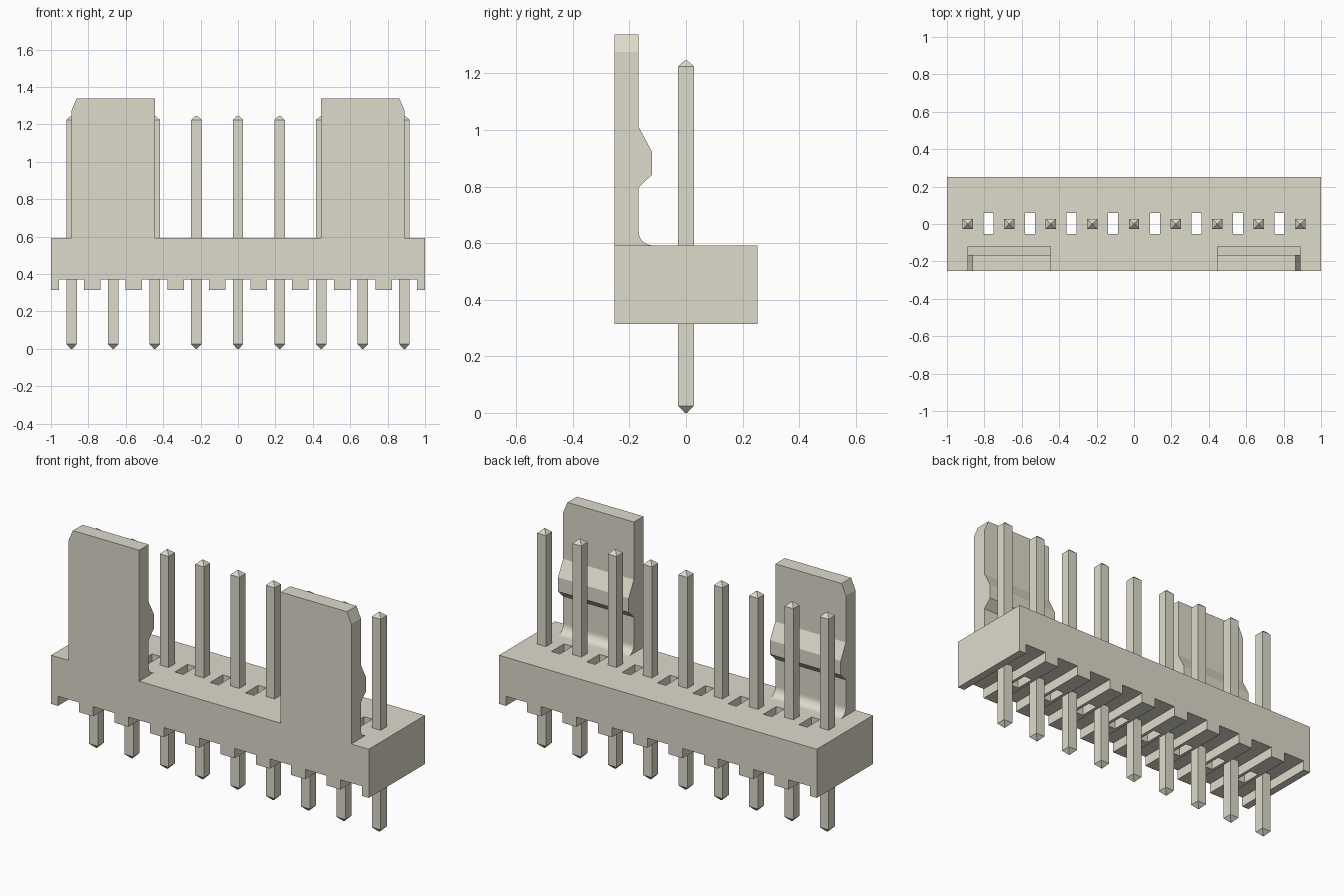
import bpy, bmesh, math
from mathutils import Vector

PITCH, COUNT = 0.2225, 9
DEPTH = 0.2525                       # half depth of the base
LOW, CEIL, TOP = 0.315, 0.37, 0.592  # base underside, groove ceiling, base top

if "Cube" in bpy.data.objects:
    bpy.data.objects.remove(bpy.data.objects["Cube"])

plastic = bpy.data.materials.new("warm_off_white")
plastic.use_nodes = True
colour = (0.73, 0.71, 0.60, 1)
plastic.diffuse_color = colour
plastic.node_tree.nodes["Principled BSDF"].inputs["Base Color"].default_value = colour

pin_xs = [(i - (COUNT - 1) / 2) * PITCH for i in range(COUNT)]


def finish(bm, name):
    bmesh.ops.recalc_face_normals(bm, faces=bm.faces)
    mesh = bpy.data.meshes.new(name)
    bm.to_mesh(mesh)
    bm.free()
    mesh.materials.append(plastic)
    obj = bpy.data.objects.new(name, mesh)
    bpy.context.scene.collection.objects.link(obj)
    return obj


def extrude(points, offset):
    """Solid made by sweeping a closed outline along an offset."""
    bm = bmesh.new()
    face = bm.faces.new([bm.verts.new(p) for p in points])
    result = bmesh.ops.extrude_face_region(bm, geom=[face], use_keep_orig=True)
    verts = [g for g in result["geom"] if isinstance(g, bmesh.types.BMVert)]
    bmesh.ops.translate(bm, verts=verts, vec=offset)
    return bm


# Base with a groove under every pin
half_gap = 0.067
outline = [(1, TOP), (-1, TOP), (-1, LOW)]
for x in pin_xs:
    outline += [(x - half_gap, LOW), (x - half_gap, CEIL),
                (x + half_gap, CEIL), (x + half_gap, LOW)]
outline.append((1, LOW))
base = finish(extrude([(x, -DEPTH, z) for x, z in outline], (0, 2 * DEPTH, 0)), "base")

# Through slots between the pins
bm = bmesh.new()
for x in pin_xs[:-1]:
    box = bmesh.ops.create_cube(bm, size=1)["verts"]
    bmesh.ops.scale(bm, vec=(0.053, 0.114, 1), verts=box)
    bmesh.ops.translate(bm, vec=(x + PITCH / 2, 0.003, 0.45), verts=box)
cutter = finish(bm, "slot_cutter")
cutter.hide_render = True
cut = base.modifiers.new("slots", "BOOLEAN")
cut.operation, cut.solver, cut.object = "DIFFERENCE", "EXACT", cutter
bpy.context.view_layer.objects.active = base
bpy.ops.object.modifier_apply(modifier=cut.name)
bpy.data.objects.remove(cutter)

# Latch tabs: ridged side profile with a filleted foot, outer top corner cut off
inner, outer, wall, radius = 0.445, 0.89, -0.167, 0.048
profile = [(-DEPTH, TOP), (-DEPTH, 1.338), (wall, 1.338), (wall, 1.01),
           (-0.12, 0.922), (-0.12, 0.842), (wall, 0.797)]
for i in range(11):
    a = math.pi / 2 * i / 10
    profile.append((wall + radius * (1 - math.cos(a)), TOP + radius * (1 - math.sin(a))))
bm = extrude([(inner, y, z) for y, z in profile], (outer - inner, 0, 0))
bmesh.ops.recalc_face_normals(bm, faces=bm.faces)
sliced = bmesh.ops.bisect_plane(
    bm, geom=bm.verts[:] + bm.edges[:] + bm.faces[:], plane_co=(outer, 0, 1.275),
    plane_no=Vector((0.063, 0, 0.027)).normalized(), clear_outer=True)
bmesh.ops.contextual_create(
    bm, geom=[g for g in sliced["geom_cut"] if isinstance(g, bmesh.types.BMEdge)])
for face in bm.faces:
    n = face.normal
    face.smooth = (face.calc_center_median().z < TOP + radius
                   and n.y > 0.05 and n.z > 0.05)
tabs = finish(bm, "latch_tabs")
tabs.modifiers.new("mirror", "MIRROR").use_axis[0] = True

# Square pins with pyramid tips
half, tip = 0.028, 0.004
for number, x in enumerate(pin_xs, 1):
    bm = bmesh.new()
    rings = []
    for z, r in ((0, tip), (0.025, half), (1.224, half), (1.246, tip)):
        rings.append([bm.verts.new((x + sx * r, sy * r, z))
                      for sx, sy in ((-1, -1), (1, -1), (1, 1), (-1, 1))])
    for a, b in zip(rings, rings[1:]):
        for i in range(4):
            j = (i + 1) % 4
            bm.faces.new((a[i], a[j], b[j], b[i]))
    bm.faces.new(rings[0])
    bm.faces.new(rings[-1])
    finish(bm, f"pin_{number}")
